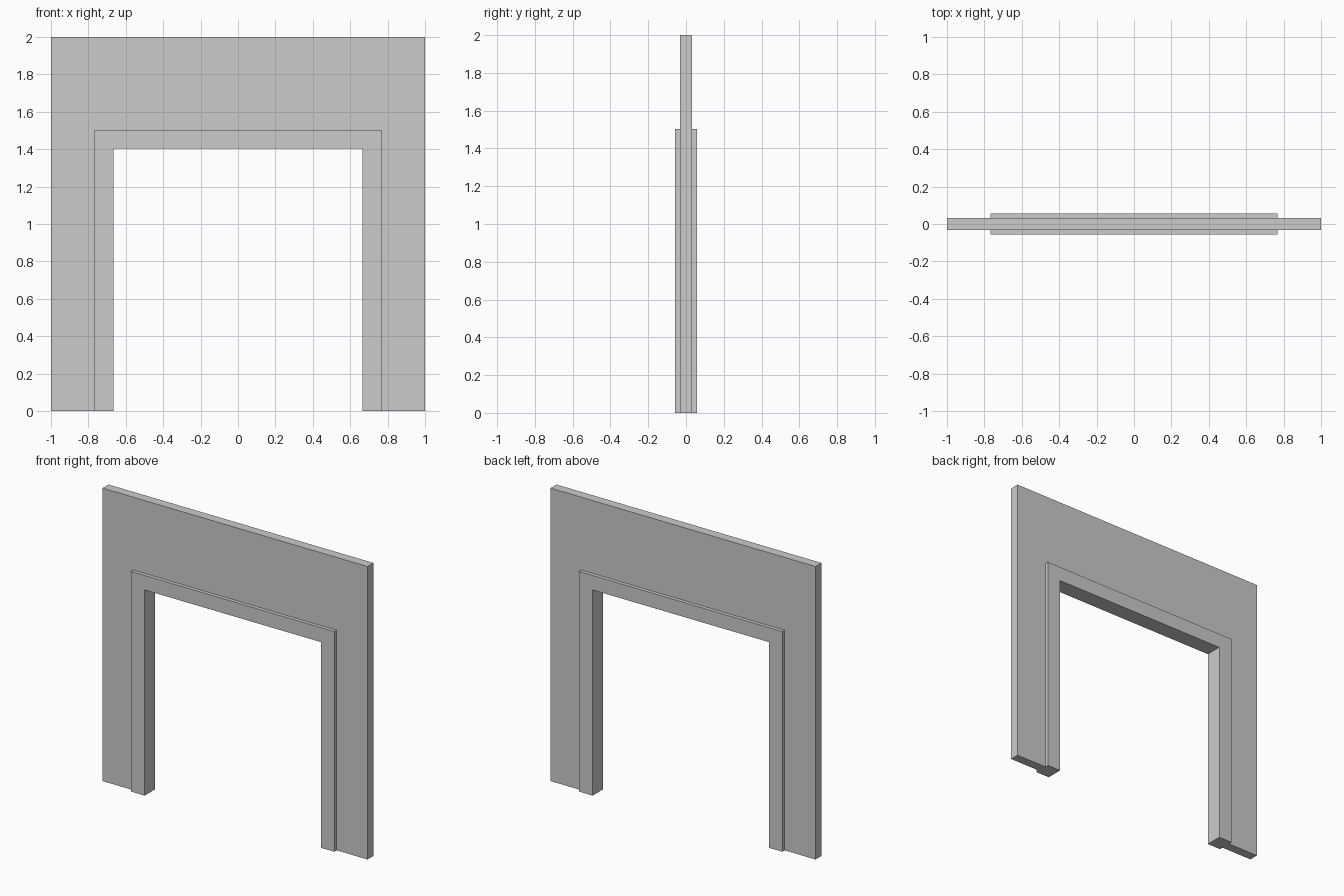
import bpy, bmesh

if "Cube" in bpy.data.objects:
    bpy.data.objects.remove(bpy.data.objects["Cube"])

WALL_Y, TRIM_Y = 0.032, 0.057      # half depths
OUTER = (1.0, 2.0)                 # half width, height of each arch outline
TRIM = (0.767, 1.503)
OPENING = (0.665, 1.404)

# Stepped cross-section of the frame: outline plus depth, mirrored front to back
front = [(OUTER, -WALL_Y), (TRIM, -WALL_Y), (TRIM, -TRIM_Y), (OPENING, -TRIM_Y)]
section = front + [(outline, -y) for outline, y in reversed(front)]

# Carry the section up the left jamb, across the lintel and down the right jamb
bm = bmesh.new()
stations = [(-1, 0), (-1, 1), (1, 1), (1, 0)]
rings = [[bm.verts.new((sx * w, y, sz * h)) for (w, h), y in section]
         for sx, sz in stations]
for a, b in zip(rings, rings[1:]):
    for i in range(len(section)):
        j = (i + 1) % len(section)
        bm.faces.new((a[i], a[j], b[j], b[i]))

# Feet of the jambs
bm.faces.new(rings[0])
bm.faces.new(rings[-1])
bmesh.ops.recalc_face_normals(bm, faces=bm.faces)

mesh = bpy.data.meshes.new("doorway_wall")
bm.to_mesh(mesh)
bm.free()
bpy.context.collection.objects.link(bpy.data.objects.new("doorway_wall", mesh))
